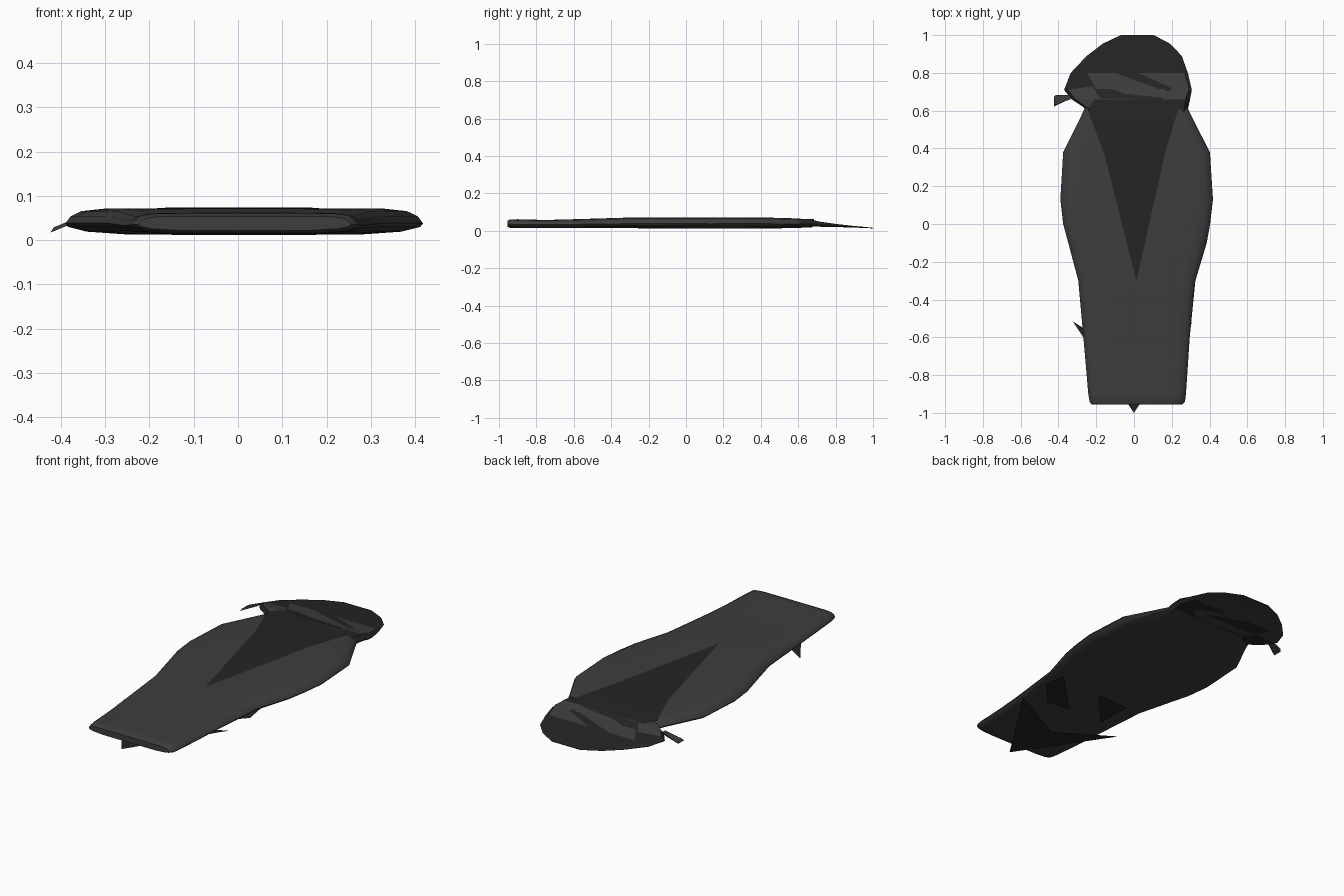
import bpy, bmesh
from mathutils import Vector

if "Cube" in bpy.data.objects:
    bpy.data.objects.remove(bpy.data.objects["Cube"])


def material(name, v):
    m = bpy.data.materials.new(name)
    m.diffuse_color = (v, v, v, 1)
    m.use_nodes = True
    m.node_tree.nodes["Principled BSDF"].inputs["Base Color"].default_value = m.diffuse_color
    return m


SHELL = material("shell grey", 0.047)
LINING = material("lining dark grey", 0.018)


def finish(name, bm, mats, smooth=False):
    me = bpy.data.meshes.new(name)
    bm.to_mesh(me)
    bm.free()
    ob = bpy.data.objects.new(name, me)
    bpy.context.collection.objects.link(ob)
    for m in mats:
        me.materials.append(m)
    if smooth:
        bpy.ops.object.select_all(action='DESELECT')
        ob.select_set(True)
        bpy.context.view_layer.objects.active = ob
        bpy.ops.object.shade_smooth_by_angle(angle=0.7)
    return ob


def interp(rows, y, col):
    if y <= rows[0][0]:
        return rows[0][col]
    for a, b in zip(rows, rows[1:]):
        if y <= b[0]:
            t = (y - a[0]) / (b[0] - a[0])
            return a[col] + t * (b[col] - a[col])
    return rows[-1][col]


def loft(rows, upper, lower):
    """Rows are (y, left x, right x, bottom z, top z); halves are (width, height) fractions."""
    half = upper + lower
    ring = half + [(-u, h) for u, h in reversed(half) if u != 1 or h != 0]
    ring = ([(-u, h) for u, h in reversed(upper[1:])][::-1])
    ring = upper + [(-u, h) for u, h in reversed(upper)] + [(-u, h) for u, h in lower] \
        + [(u, h) for u, h in reversed(lower)]
    bm = bmesh.new()
    loops = []
    for y, xl, xr, zb, zt in rows:
        c, w = (xl + xr) / 2, (xr - xl) / 2
        zm = zb + 0.4 * (zt - zb)
        loops.append([bm.verts.new((c + u * w, y, zm + h * (zt - zm if h > 0 else zm - zb)))
                      for u, h in ring])
    n = len(ring)
    for a, b in zip(loops, loops[1:]):
        for i in range(n):
            j = (i + 1) % n
            bm.faces.new((a[i], a[j], b[j], b[i]))
    bm.faces.new(loops[0])
    bm.faces.new(loops[-1])
    bmesh.ops.recalc_face_normals(bm, faces=bm.faces)
    return bm


def plate(name, polys, rows, col, lift, mat):
    """Thin patch following the top (col 4) or bottom (col 3) of a loft."""
    bm = bmesh.new()
    for pts in polys:
        bm.faces.new([bm.verts.new((x, y, 0)) for x, y in pts])
    for r in rows:
        bmesh.ops.bisect_plane(bm, geom=bm.verts[:] + bm.edges[:] + bm.faces[:],
                               plane_co=(0, r[0], 0), plane_no=(0, 1, 0))
    bmesh.ops.triangulate(bm, faces=bm.faces[:])
    for v in bm.verts:
        v.co.z = interp(rows, v.co.y, col) + lift
    for f in bm.faces:
        f.normal_update()
        if f.normal.z * lift < 0:
            f.normal_flip()
    return finish(name, bm, [mat])


# Padded body
body_rows = [
    (-0.955, -0.225, 0.255, 0.022, 0.054), (-0.94, -0.235, 0.27, 0.016, 0.061),
    (-0.90, -0.242, 0.275, 0.014, 0.062), (-0.75, -0.255, 0.285, 0.014, 0.058),
    (-0.60, -0.268, 0.295, 0.014, 0.062), (-0.30, -0.295, 0.325, 0.014, 0.071),
    (-0.10, -0.348, 0.385, 0.013, 0.072), (0.0, -0.375, 0.403, 0.013, 0.072),
    (0.13, -0.39, 0.418, 0.012, 0.072), (0.38, -0.375, 0.402, 0.013, 0.072),
    (0.55, -0.29, 0.315, 0.014, 0.068), (0.66, -0.24, 0.262, 0.018, 0.062)]
body = loft(body_rows,
            [(1, 0.05), (0.97, 0.5), (0.91, 0.82), (0.78, 0.98), (0.4, 1)],
            [(0.985, -0.25), (0.88, -0.7), (0.65, -0.97), (0.3, -1)])
finish("padded_body", body, [SHELL], True)

# Hood: dark lining above, shell below
hood_rows = [
    (0.58, -0.22, 0.28, 0.024, 0.060), (0.62, -0.27, 0.288, 0.022, 0.063),
    (0.66, -0.33, 0.297, 0.022, 0.062), (0.71, -0.37, 0.306, 0.022, 0.050),
    (0.80, -0.335, 0.285, 0.020, 0.037), (0.89, -0.25, 0.253, 0.018, 0.027),
    (0.955, -0.165, 0.19, 0.015, 0.021), (1.0, -0.07, 0.105, 0.013, 0.016)]
hood = loft(hood_rows, [(1, 0.1), (0.93, 1), (0.4, 1)], [(1, -0.1), (0.93, -1), (0.4, -1)])
for f in hood.faces:
    f.material_index = 1 if f.normal.z > 0.1 else 0
finish("hood", hood, [SHELL, LINING])

# Folded-open V showing the lining
plate("opening_lining",
      [[(0.013, -0.30), (0.165, 0.38), (0.25, 0.66), (-0.21, 0.66), (-0.245, 0.60), (-0.16, 0.38)]],
      body_rows, 4, 0.0015, LINING)

# Creases of shell and lining on both faces of the hood
creases = [[(-0.25, 0.80), (-0.20, 0.715), (0.13, 0.715), (-0.10, 0.80)],
           [(0.02, 0.80), (0.20, 0.72), (0.15, 0.66), (0.27, 0.66), (0.29, 0.71), (0.265, 0.80)],
           [(-0.35, 0.71), (-0.31, 0.66), (-0.25, 0.615), (0.02, 0.66), (-0.18, 0.665), (-0.22, 0.73)],
           [(-0.12, 0.715), (-0.05, 0.69), (0.22, 0.66), (0.16, 0.715)]]
plate("hood_creases_top", creases, hood_rows, 4, 0.0015, SHELL)
plate("hood_creases_bottom", creases[:3], hood_rows, 3, -0.0015, LINING)

# Drawstring tab on the left of the hood
bm = bmesh.new()
bmesh.ops.create_cube(bm, size=1)
for v in bm.verts:
    out = v.co.x < 0
    s = 0.025 if out else 0.012
    cy, cz = (0.652, 0.023) if out else (0.672, 0.056)
    v.co = Vector(((-0.42 if out else -0.34) + v.co.z * 0.008,
                   cy + v.co.y * 2 * s + (0.01 if out else 0) * v.co.z, cz + v.co.z * 0.012))
finish("drawstring_tab", bm, [SHELL])

# Loose flat straps lying under the foot
under = [[(0.0, -1.0), (0.31, -0.52), (-0.03, -0.70), (-0.325, -0.515)],
         [(0.18, -0.48), (0.31, -0.34), (0.29, -0.22), (0.05, -0.46)],
         [(0.03, -0.25), (-0.17, -0.26), (-0.16, -0.46)]]
bm = bmesh.new()
for pts in under:
    bm.faces.new([bm.verts.new((x, y, 0)) for x, y in pts])
bmesh.ops.triangulate(bm, faces=bm.faces[:])
for f in bm.faces:
    f.normal_update()
    if f.normal.z > 0:
        f.normal_flip()
finish("underside_straps", bm, [LINING])
